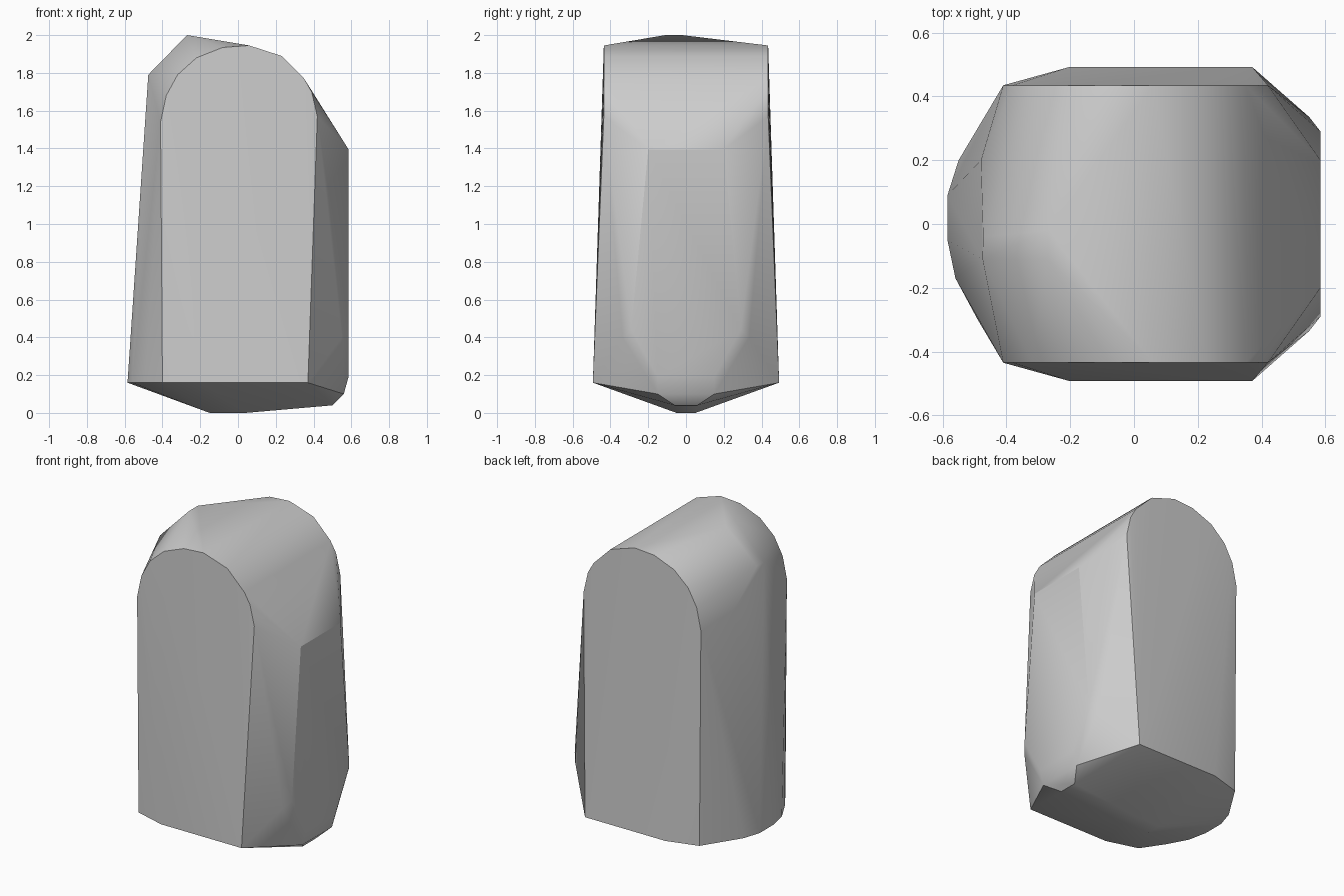
import bpy, bmesh, math

cube = bpy.data.objects.get("Cube")
if cube:
    bpy.data.objects.remove(cube, do_unlink=True)

# Plain grey stone
stone = bpy.data.materials.new("stone grey")
stone.use_nodes = True
grey = (0.6, 0.6, 0.6, 1)
stone.diffuse_color = grey
stone.node_tree.nodes["Principled BSDF"].inputs["Base Color"].default_value = grey

points = []


def mirrored(x, y, z):
    """Add a point on the front and its twin on the back."""
    points.extend([(x, -y, z), (x, y, z)])


# Arched outline shared by the front and back faces
arch = [(-0.41, 1.54), (-0.38, 1.68), (-0.32, 1.79), (-0.22, 1.88),
        (-0.08, 1.935), (0.06, 1.945), (0.23, 1.89), (0.35, 1.77),
        (0.39, 1.70), (0.42, 1.57)]
for x, z in arch:
    mirrored(x, 0.435, z)

# Lower rim of the front and back faces
for x, y in [(-0.4, 0.435), (-0.2, 0.493), (0.37, 0.493)]:
    mirrored(x, y, 0.16)

# Flat panel on the +x side with its chamfered foot
for x, y, z in [(0.585, 0.2, 1.395), (0.585, 0.29, 0.44), (0.55, 0.335, 0.4),
                (0.585, 0.15, 0.19), (0.56, 0.15, 0.1), (0.5, 0.06, 0.04)]:
    mirrored(x, y, z)

# Keel under the base
for x in (-0.15, 0.04):
    mirrored(x, 0.05, 0)

# Rounded -x flank: rim, shoulder and crest
points += [(-0.585, 0.09, 0.16), (-0.585, -0.05, 0.16), (-0.56, -0.17, 0.16),
           (-0.49, -0.3, 0.16), (-0.55, 0.2, 0.16),
           (-0.475, -0.11, 1.79), (-0.473, -0.04, 1.79), (-0.48, 0.2, 1.6),
           (-0.27, -0.11, 2), (-0.27, -0.02, 2)]

# Wrap the points in one convex block
bm = bmesh.new()
for p in points:
    bm.verts.new(p)
hull = bmesh.ops.convex_hull(bm, input=bm.verts)
inner = {v for v in hull["geom_interior"] + hull["geom_unused"]
         if isinstance(v, bmesh.types.BMVert)}
bmesh.ops.delete(bm, geom=list(inner), context="VERTS")
bmesh.ops.dissolve_limit(bm, angle_limit=math.radians(1),
                         verts=bm.verts, edges=bm.edges)
bmesh.ops.recalc_face_normals(bm, faces=bm.faces)
mesh = bpy.data.meshes.new("stone_block")
bm.to_mesh(mesh)
bm.free()
mesh.materials.append(stone)

block = bpy.data.objects.new("stone_block", mesh)
bpy.context.collection.objects.link(block)
bpy.ops.object.select_all(action="DESELECT")
block.select_set(True)
bpy.context.view_layer.objects.active = block
bpy.ops.object.shade_smooth_by_angle(angle=math.radians(30))
